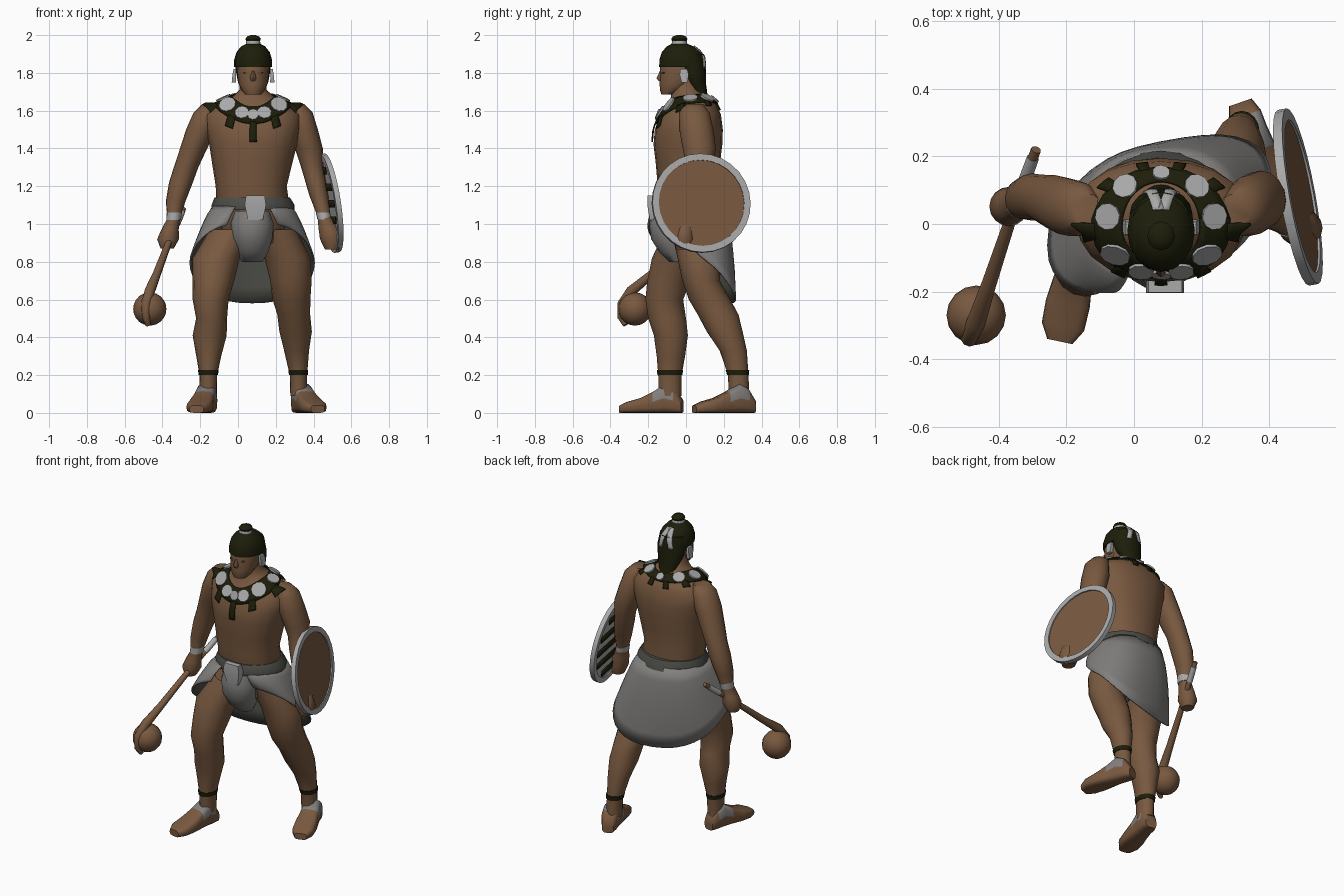
import bpy, math
from mathutils import Vector as V
from mathutils.bvhtree import BVHTree

if "Cube" in bpy.data.objects:
    bpy.data.objects.remove(bpy.data.objects["Cube"])


def material(name, r, g, b):
    m = bpy.data.materials.new(name)
    m.diffuse_color = (r, g, b, 1)
    m.use_nodes = True
    m.node_tree.nodes["Principled BSDF"].inputs["Base Color"].default_value = (r, g, b, 1)
    return m


SKIN = material("brown skin", .19, .1, .051)
FACE = material("shaded brown", .13, .07, .038)
DARK = material("dark green", .012, .013, .003)
GREY = material("cloth grey", .22, .215, .21)
BELT = material("belt grey", .075, .078, .065)
PALE = material("pale grey", .4, .4, .4)


def make(name, verts, faces, mats, rule=None, angle=50):
    me = bpy.data.meshes.new(name)
    me.from_pydata([tuple(v) for v in verts], [], faces)
    for m in mats:
        me.materials.append(m)
    ob = bpy.data.objects.new(name, me)
    bpy.context.collection.objects.link(ob)
    for p in me.polygons:
        if rule:
            p.material_index = rule(p)
    bpy.ops.object.select_all(action="DESELECT")
    ob.select_set(True)
    bpy.context.view_layer.objects.active = ob
    bpy.ops.object.shade_smooth_by_angle(angle=math.radians(angle))
    return ob


def soft(t, power):
    return math.copysign(abs(t) ** power, t)


def loft(name, rings, mats, n=16, power=1, phase=0, rule=None, cap=True):
    """Skin over rings given as (centre, half axis u, half axis v)."""
    verts, faces = [], []
    for c, u, v in rings:
        for i in range(n):
            a = math.tau * i / n + phase
            verts.append(V(c) + V(u) * soft(math.cos(a), power) + V(v) * soft(math.sin(a), power))
    for k in range(len(rings) - 1):
        for i in range(n):
            j = (i + 1) % n
            faces.append((k * n + i, k * n + j, k * n + n + j, k * n + n + i))
    if cap:
        top = (len(rings) - 1) * n
        faces += [tuple(reversed(range(n))), tuple(range(top, top + n))]
    return make(name, verts, faces, mats, rule)


def stack(name, rows, mats, **kw):
    """Loft of level rings, each x, y, z, half width, half depth."""
    rows = sorted(rows, key=lambda r: r[2])
    return loft(name, [((x, y, z), (a, 0, 0), (0, b, 0)) for x, y, z, a, b in rows], mats, **kw)


def sheet(name, rows, mats, thick):
    n = len(rows[0])
    faces = [(k * n + i, k * n + i + 1, k * n + n + i + 1, k * n + n + i)
             for k in range(len(rows) - 1) for i in range(n - 1)]
    ob = make(name, [p for r in rows for p in r], faces, mats)
    s = ob.modifiers.new("thickness", "SOLIDIFY")
    s.thickness, s.offset = thick, -1
    s.material_offset = len(mats) - 1
    return ob


def tree(obs):
    verts, polys = [], []
    for o in obs:
        k = len(verts)
        verts += [v.co.copy() for v in o.data.vertices]
        polys += [[i + k for i in p.vertices] for p in o.data.polygons]
    return BVHTree.FromPolygons(verts, polys)


def drape(bvh, centre, p, gap):
    d = (V(p) - centre).normalized()
    hit, nor, _, _ = bvh.ray_cast(centre + d, -d)
    return hit + d * gap, nor


# Torso and limbs
body = [stack("torso", [
    (.08, .04, .9, .15, .13), (.08, .02, 1.08, .195, .16), (.07, .01, 1.2, .188, .16),
    (.075, .01, 1.32, .212, .17), (.08, .01, 1.42, .232, .182), (.08, .015, 1.5, .25, .18),
    (.08, .025, 1.58, .255, .16), (.08, .03, 1.635, .195, .13), (.08, .02, 1.67, .115, .1),
    (.08, 0, 1.71, .072, .075), (.08, -.01, 1.78, .07, .07)], [SKIN], n=20, power=.9)]
body.append(stack("left_arm", [
    (.3, .04, 1.635, .05, .05), (.325, .045, 1.59, .07, .08), (.345, .055, 1.5, .078, .09),
    (.375, .07, 1.4, .074, .088), (.39, .07, 1.32, .062, .07), (.405, .055, 1.25, .056, .07),
    (.428, .035, 1.15, .05, .058), (.455, .005, 1.04, .034, .042), (.482, -.01, .98, .056, .05),
    (.496, -.012, .92, .062, .058), (.497, -.01, .865, .037, .04)], [SKIN]))
body.append(stack("right_arm", [
    (-.14, .04, 1.635, .05, .05), (-.165, .045, 1.59, .07, .08), (-.195, .05, 1.5, .08, .085),
    (-.235, .065, 1.4, .072, .08), (-.275, .078, 1.3, .065, .068), (-.302, .08, 1.22, .063, .07),
    (-.33, .075, 1.12, .052, .06), (-.34, .062, 1.03, .034, .042), (-.36, .056, .97, .046, .05),
    (-.37, .052, .92, .058, .058), (-.375, .048, .87, .035, .04)], [SKIN]))
stack("left_wristband", [(.45, .008, 1.06, .038, .046), (.457, .003, 1.025, .037, .045)], [PALE])
stack("right_wristband", [(-.337, .065, 1.06, .041, .048), (-.341, .061, 1.02, .038, .045)], [PALE])
stack("right_leg", [
    (-.03, .02, .97, .12, .13), (-.115, -.05, .82, .125, .13), (-.13, -.09, .7, .11, .115),
    (-.145, -.115, .6, .095, .1), (-.14, -.1, .5, .082, .1), (-.15, -.08, .41, .09, .09),
    (-.155, -.08, .3, .066, .075), (-.157, -.085, .2, .047, .062), (-.157, -.085, .09, .045, .06)], [SKIN])
stack("left_leg", [
    (.19, .05, .97, .12, .13), (.262, .07, .82, .122, .115), (.28, .08, .7, .11, .1),
    (.283, .125, .6, .1, .11), (.295, .17, .52, .087, .108), (.305, .205, .43, .086, .095),
    (.31, .25, .33, .066, .072), (.32, .277, .2, .046, .054), (.322, .28, .09, .045, .055)], [SKIN])
stack("right_anklet", [(-.157, -.085, .228, .055, .07), (-.157, -.085, .2, .051, .066)], [DARK])
stack("left_anklet", [(.319, .272, .228, .053, .063), (.32, .276, .2, .05, .058)], [DARK])

# Feet with strapped sandals
for name, heel, toe in (("right_foot", V((-.15, -.02, 0)), V((-.22, -.35, 0))),
                        ("left_foot", V((.315, .36, 0)), V((.425, .035, 0)))):
    d = (toe - heel).normalized()
    side = V((-d.y, d.x, 0))
    rings = [(heel + d * t + V((0, 0, h / 2)), side * w, (0, 0, h / 2)) for t, w, h in (
        (0, .035, .07), (.04, .05, .13), (.09, .052, .155), (.15, .058, .115),
        (.22, .066, .08), (.29, .064, .06), (.335, .038, .04))]
    loft(name, rings, [SKIN, GREY], power=.55,
         rule=lambda p: int(p.center.z > .065 and .03 < (p.center - heel).dot(d) < .15))

# Skirt following the stride, belt, front pouch and knot
rows = []
for k in range(7):
    t, row = k / 6, []
    r = t ** .75
    for i in range(33):
        a = math.radians(-160 + 10 * i)
        z = 1.1 * (1 - t) + t * (.795 - .215 * math.cos(a))
        dx = soft(math.sin(a), .85) * (.207 + .125 * r)
        y = .03 + soft(math.cos(a), .85) * (.178 + .036 * math.sin(2.2 * r)) + .28 * dx * r
        row.append((.075 + dx, y, z))
    rows.append(row)
sheet("skirt", rows, [GREY, BELT], .008)
stack("belt", [(.08, .025, 1.075, .22, .192), (.08, .02, 1.1, .22, .192), (.075, .02, 1.14, .2, .176)],
      [BELT], n=24)
stack("front_pouch", [
    (.075, -.09, 1.07, .095, .09), (.075, -.095, 1, .113, .1), (.075, -.085, .92, .106, .1),
    (.075, -.06, .85, .085, .08), (.075, -.04, .8, .055, .05)], [GREY])
stack("belt_knot", [(.092, -.17, 1.02, .055, .03), (.092, -.18, 1.1, .08, .035),
                    (.092, -.185, 1.15, .07, .025)], [PALE], n=4, phase=math.pi / 4)

# Head, hair and ornaments
stack("head", [
    (.08, -.095, 1.685, .04, .035), (.08, -.075, 1.705, .058, .062), (.08, -.05, 1.74, .076, .09),
    (.08, -.03, 1.79, .083, .107), (.08, -.025, 1.85, .088, .112), (.08, -.02, 1.92, .07, .09)], [SKIN])
stack("nose", [(.08, -.126, 1.815, .008, .01), (.08, -.135, 1.772, .017, .022),
               (.08, -.13, 1.757, .012, .014)], [SKIN], n=8)
stack("mouth", [(.08, -.122, 1.723, .022, .01), (.08, -.123, 1.731, .025, .01)], [FACE], n=8)
hair = [stack("hair_cap", [
    (.08, -.02, 1.83, .1, .122), (.08, -.02, 1.87, .1, .121), (.08, -.025, 1.91, .088, .103),
    (.08, -.03, 1.94, .064, .072), (.08, -.035, 1.957, .03, .035)], [DARK]),
    stack("back_hair", [
        (.08, .005, 1.9, .085, .09), (.08, .03, 1.82, .093, .075), (.08, .05, 1.75, .08, .055),
        (.08, .078, 1.69, .055, .035), (.08, .105, 1.62, .035, .022)], [DARK])]
stack("hair_tie", [(.08, -.035, 1.945, .04, .042), (.08, -.035, 1.97, .037, .039)], [PALE])
stack("hair_bun", [(.08, -.035, 1.965, .036, .038), (.08, -.035, 1.98, .041, .043),
                   (.08, -.035, 1.993, .032, .034), (.08, -.035, 2, .012, .014)], [DARK], n=12)
hair_tree, crown = tree(hair), V((.08, 0, 1.85))
for s, side in ((-1, "right"), (1, "left")):
    stack(side + "_eye", [(.08 + s * .035, -.12, 1.793, .015, .01),
                          (.08 + s * .036, -.12, 1.805, .019, .01)], [FACE], n=8)
    stack(side + "_ear_ornament", [
        (.08 + s * .102, -.008, 1.75, .016, .022), (.08 + s * .1, -.01, 1.79, .013, .034),
        (.08 + s * .097, -.012, 1.82, .01, .026)], [PALE], n=4, phase=math.pi / 4)
    ribbon = []
    for k in range(8):
        a = math.radians(65 - 11 * k)
        x = s * (.025 + .014 * k)
        ribbon.append([drape(hair_tree, crown, crown + V((x + w, .3 * math.cos(a), .3 * math.sin(a))), .007)[0]
                       for w in (-.05, 0, .05)])
    sheet(side + "_hair_ribbon", ribbon, [PALE], .005)

# Draped collar with discs and hanging tabs
body_tree, heart = tree(body), V((.08, .01, 1.45))


def collar(deg, t, gap):
    a = math.radians(deg)
    y = (.13 + .05 * t) * math.sin(a) + .015
    p = V((.08 + (.105 + .055 * t) * math.cos(a), y, 1.655 - .06 * t + .38 * y))
    return drape(body_tree, heart, p, gap)


sheet("collar", [[collar(i * 10, t, .012)[0] for i in range(37)] for t in (1, .75, .5, .25, 0)], [DARK], .008)
for k in range(9):
    deg = -90 + 40 * k
    end = 2.3 if k == 0 else 1.85 - .5 * abs(math.cos(math.radians(deg)))
    sheet("collar_tab", [[collar(deg + w, .9 + (end - .9) * j / 5, .013)[0] for w in (-6, 0, 6)]
                         for j in range(5, -1, -1)], [DARK], .007)
for off, r in ((0, .03), (24, .038), (56, .046), (92, .04), (128, .038), (180, .026)):
    for s in ((1, -1) if off % 180 else (1,)):
        p, nor = collar(-90 + s * off, .5, .015)
        u = nor.orthogonal().normalized()
        w = nor.cross(u)
        loft("collar_disc", [(p + nor * h, u * r, w * r) for h in (-.004, .005)], [PALE], n=10)

# Round shield with rim and striped inner face
centre = V((.485, .08, 1.11))
nor = V((1, .18, .15)).normalized()
up = (V((0, 0, 1)) - nor * nor.z).normalized()
across = up.cross(nor)


def disc(name, profile, mats, cap, rule=None):
    return loft(name, [(centre + nor * h, across * -r, up * r) for h, r in profile],
                mats, n=28, cap=cap, rule=rule)


disc("shield_face", [(-.007, .24), (.007, .24)], [SKIN, PALE], True,
     lambda p: int((p.center - centre).dot(nor) < -.005))
disc("shield_rim", [(-.014, .23), (-.014, .264), (.014, .264), (.014, .23), (-.014, .23)], [PALE], False)
for k in range(-2, 3):
    h = k * .088
    half = math.sqrt(.225 ** 2 - (abs(h) + .02) ** 2)
    base = centre - nor * .012
    sheet("shield_stripe", [[base + across * x + up * (h + dz) for x in (-half, half)]
                            for dz in (-.02, .02)], [DARK], .005)

# Ball-headed club
path = [V(p) for p in ((-.29, .22, 1.08), (-.325, .125, 1.0), (-.36, .03, .92), (-.43, -.18, .735),
                       (-.467, -.29, .645), (-.487, -.338, .575), (-.487, -.34, .505), (-.475, -.32, .465))]
flat = V((.94, -.34, 0))


def shaft(name, pts, sizes, mat):
    rings = []
    for i, p in enumerate(pts):
        d = (pts[min(i + 1, len(pts) - 1)] - pts[max(i - 1, 0)]).normalized()
        u = (flat - d * d.dot(flat)).normalized()
        rings.append((p, u * sizes[i], d.cross(u) * sizes[i]))
    loft(name, rings, [mat], n=10)


shaft("club_handle", path, (.015, .016, .017, .022, .028, .026, .022, .014), SKIN)
shaft("club_grip_band", [path[0].lerp(path[1], .25), path[1]], (.018, .019), PALE)
stack("club_ball", [(-.467, -.27, .55 + .088 * math.sin(t), .088 * math.cos(t), .088 * math.cos(t))
                    for t in [math.radians(a) for a in range(-85, 86, 17)]], [SKIN])
